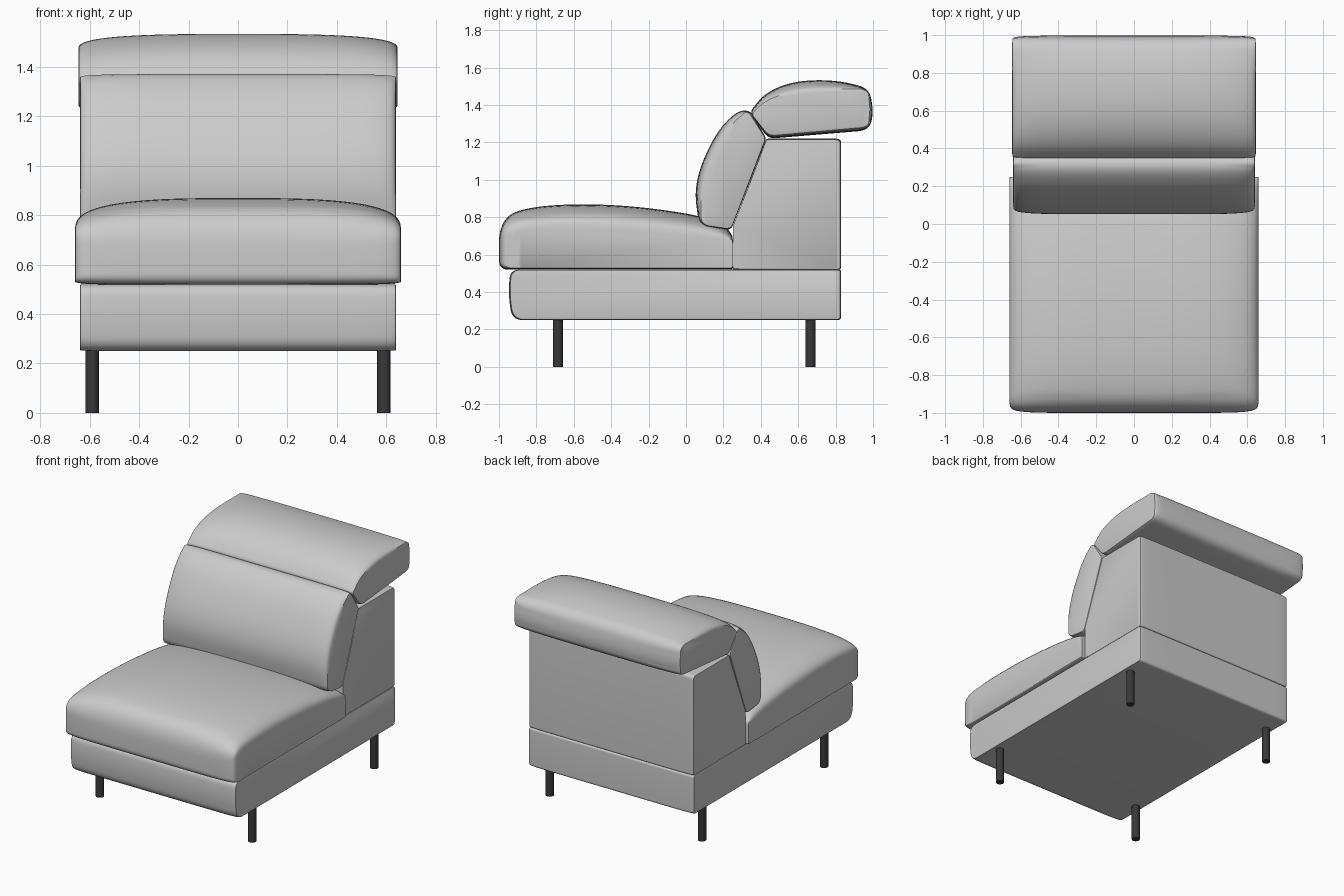
import bpy, bmesh, math
from mathutils import Vector

if "Cube" in bpy.data.objects:
    bpy.data.objects.remove(bpy.data.objects["Cube"])


def rounded(points, steps=8):
    """Closed (y, z) outline with each corner (y, z, r) rounded by a curve."""
    out, n = [], len(points)
    for i in range(n):
        p = Vector(points[i][:2])
        ends = []
        for j in (i - 1, (i + 1) % n):
            d = Vector(points[j][:2]) - p
            ends.append(p + d.normalized() * min(points[i][2], d.length * 0.499))
        a, b = ends
        for k in range(steps + 1):
            t = k / steps
            out.append(a * (1 - t) ** 2 + p * 2 * t * (1 - t) + b * t * t)
    return out


def finish(ob):
    bpy.ops.object.select_all(action='DESELECT')
    ob.select_set(True)
    bpy.context.view_layer.objects.active = ob
    bpy.ops.object.shade_smooth_by_angle(angle=math.radians(35))


def padded(name, mid, edge, half, py=8, pz=3, segs=36):
    """Loft across x: middle outline swells out from the side-panel outline."""
    m, e = rounded(mid), rounded(edge)
    bm = bmesh.new()
    rings = []
    for s in range(segs + 1):
        u = math.sin(math.pi * (s / segs - 0.5))
        a = min(abs(u), 1)
        wy, wz = (1 - a ** py) ** (1 / py), (1 - a ** pz) ** (1 / pz)
        rings.append([bm.verts.new((u * half, q.x + (p.x - q.x) * wy,
                                    q.y + (p.y - q.y) * wz))
                      for p, q in zip(m, e)])
    n = len(m)
    for r0, r1 in zip(rings, rings[1:]):
        for i in range(n):
            j = (i + 1) % n
            bm.faces.new((r0[i], r0[j], r1[j], r1[i]))
    bm.faces.new(rings[0])
    bm.faces.new(rings[-1])
    bmesh.ops.remove_doubles(bm, verts=bm.verts[:], dist=1e-4)
    bmesh.ops.recalc_face_normals(bm, faces=bm.faces[:])
    me = bpy.data.meshes.new(name)
    bm.to_mesh(me)
    bm.free()
    ob = bpy.data.objects.new(name, me)
    bpy.context.collection.objects.link(ob)
    finish(ob)
    return ob


S = 0.5  # large radius: fully smooth curve

# Base plinth with a softly bulging front
padded("base",
       [(0.83, 0.25, .02), (-0.93, 0.25, .06), (-0.95, 0.39, S), (-0.94, 0.52, .05), (0.83, 0.52, .015)],
       [(0.815, 0.26, .02), (-0.91, 0.26, .06), (-0.93, 0.39, S), (-0.92, 0.515, .05), (0.815, 0.515, .015)],
       0.64, 8, 8)

# Back frame with sloping front
padded("back_frame",
       [(0.25, 0.52, .005), (0.83, 0.52, .015), (0.83, 1.22, .025), (0.43, 1.22, .01), (0.25, 0.75, .01)],
       [(0.25, 0.525, .005), (0.815, 0.525, .015), (0.815, 1.205, .025), (0.43, 1.205, .01), (0.25, 0.75, .01)],
       0.637, 8, 8)

# Seat cushion
padded("seat_cushion",
       [(0.25, 0.52, .01), (-1.0, 0.52, .05), (-1.0, 0.80, S), (-0.8, 0.865, S),
        (-0.4, 0.872, S), (0.0, 0.825, S), (0.2, 0.77, S), (0.25, 0.70, .02)],
       [(0.25, 0.53, .01), (-0.90, 0.53, .02), (-0.90, 0.73, .02), (-0.8, 0.735, S),
        (-0.4, 0.73, S), (0.0, 0.705, S), (0.2, 0.68, S), (0.25, 0.67, .01)],
       0.66)

# Back cushion
padded("back_cushion",
       [(0.24, 0.73, .03), (0.07, 0.755, .06), (0.04, 0.98, S), (0.15, 1.24, S),
        (0.27, 1.37, S), (0.345, 1.37, .03), (0.43, 1.22, .02)],
       [(0.24, 0.745, .03), (0.095, 0.765, .03), (0.12, 0.94, S), (0.20, 1.15, S),
        (0.26, 1.27, S), (0.32, 1.36, .02), (0.42, 1.22, .02)],
       0.64, 6, 6)

# Headrest
padded("headrest",
       [(0.44, 1.22, .04), (0.34, 1.36, .03), (0.42, 1.465, S), (0.58, 1.53, S),
        (0.80, 1.535, S), (0.98, 1.49, .06), (1.003, 1.36, S), (0.98, 1.265, .06)],
       [(0.45, 1.24, .03), (0.365, 1.35, .02), (0.47, 1.425, S), (0.60, 1.46, S),
        (0.80, 1.472, S), (0.95, 1.482, .02), (0.958, 1.38, S), (0.95, 1.285, .02)],
       0.645)

# Dark round legs
dark = bpy.data.materials.new("dark_metal")
dark.diffuse_color = (0.04, 0.04, 0.04, 1)
dark.use_nodes = True
dark.node_tree.nodes["Principled BSDF"].inputs["Base Color"].default_value = dark.diffuse_color
for y, end in ((-0.685, "front"), (0.665, "back")):
    for x, side in ((-0.59, "left"), (0.59, "right")):
        bpy.ops.mesh.primitive_cylinder_add(vertices=32, radius=0.027, depth=0.26,
                                            location=(x, y, 0.13))
        leg = bpy.context.object
        leg.name = f"{end}_{side}_leg"
        leg.data.materials.append(dark)
        finish(leg)
